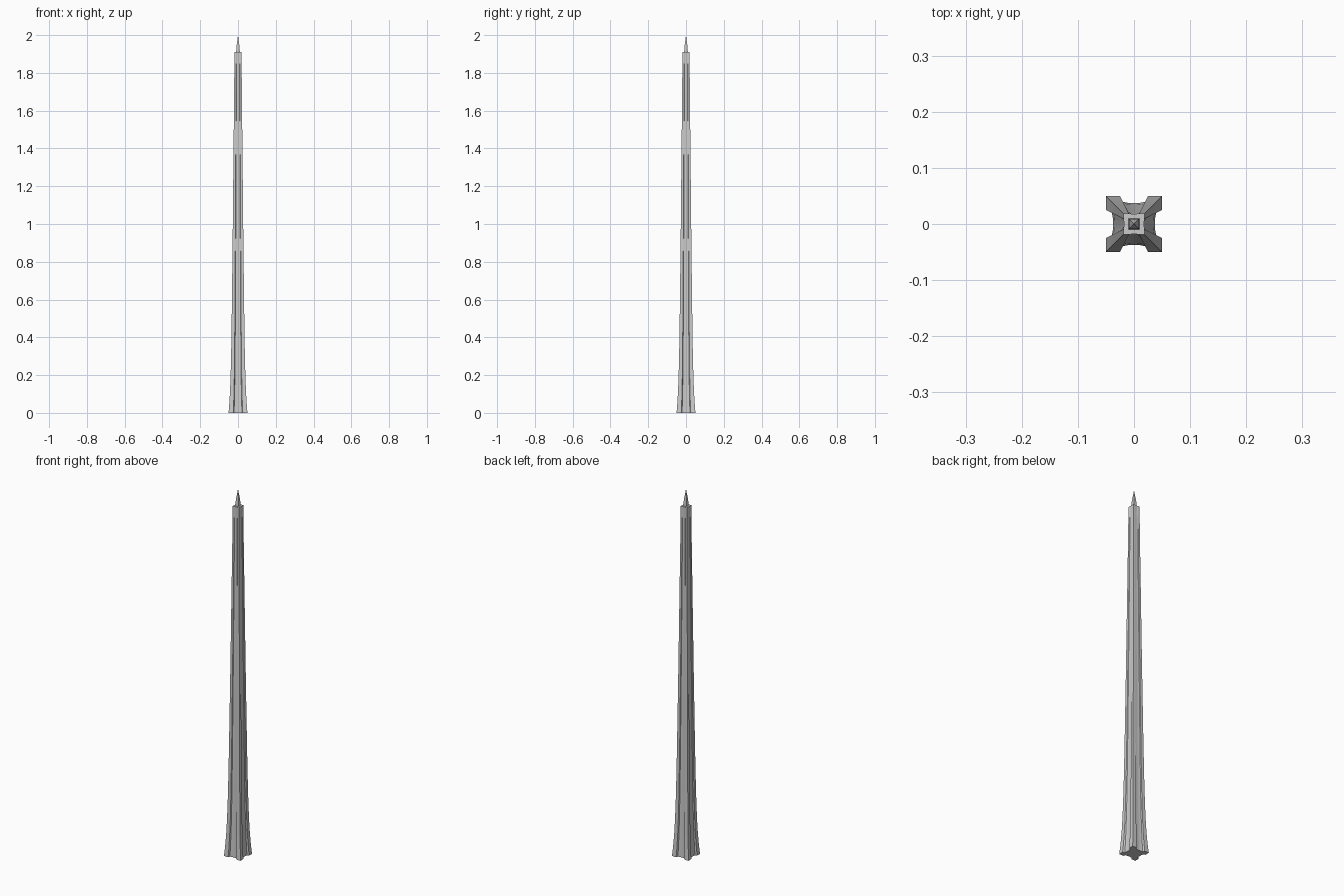
import bpy, bmesh

if "Cube" in bpy.data.objects:
    bpy.data.objects.remove(bpy.data.objects["Cube"])

def loft(name, rings):
    """Skin a stack of closed rings and cap both ends."""
    bm = bmesh.new()
    loops = [[bm.verts.new(p) for p in r] for r in rings]
    for a, b in zip(loops, loops[1:]):
        n = len(a)
        for i in range(n):
            j = (i + 1) % n
            bm.faces.new((a[i], a[j], b[j], b[i]))
    bm.faces.new(loops[0][::-1])
    bm.faces.new(loops[-1])
    bmesh.ops.recalc_face_normals(bm, faces=bm.faces)
    me = bpy.data.meshes.new(name)
    bm.to_mesh(me)
    bm.free()
    ob = bpy.data.objects.new(name, me)
    bpy.context.collection.objects.link(ob)
    return ob

def notched_ring(z, h, depth):
    """Square of half-width h with a shallow curved recess on each side."""
    g = h * 0.5
    side = [(-h, h), (-g, h), (-g * 0.84, h - depth * 0.8),
            (-g * 0.4, h - depth * 0.95), (0, h - depth)]
    side += [(-x, y) for x, y in side[-2:0:-1]]
    pts = []
    for _ in range(4):
        pts += [(x, y, z) for x, y in side]
        side = [(y, -x) for x, y in side]
    return pts

def square_ring(z, h):
    return [(-h, -h, z), (h, -h, z), (h, h, z), (-h, h, z)]

# tapering shaft with four corner piers: height, half-width, recess depth
shaft = [(0, .05, .013), (.05, .046, .0105), (.12, .042, .008),
         (.2, .039, .007), (.35, .0355, .006), (.6, .032, .005),
         (1.0, .0275, .004), (1.4, .0235, .003), (1.7, .0205, .002),
         (1.85, .0192, .0012), (1.91, .0188, .0006)]
loft("tower_shaft", [notched_ring(*s) for s in shaft])

# stepped square spire
spire = [(1.905, .01), (1.93, .0085), (1.955, .0062), (1.98, .0025), (2.0, .0004)]
loft("spire", [square_ring(*s) for s in spire])
